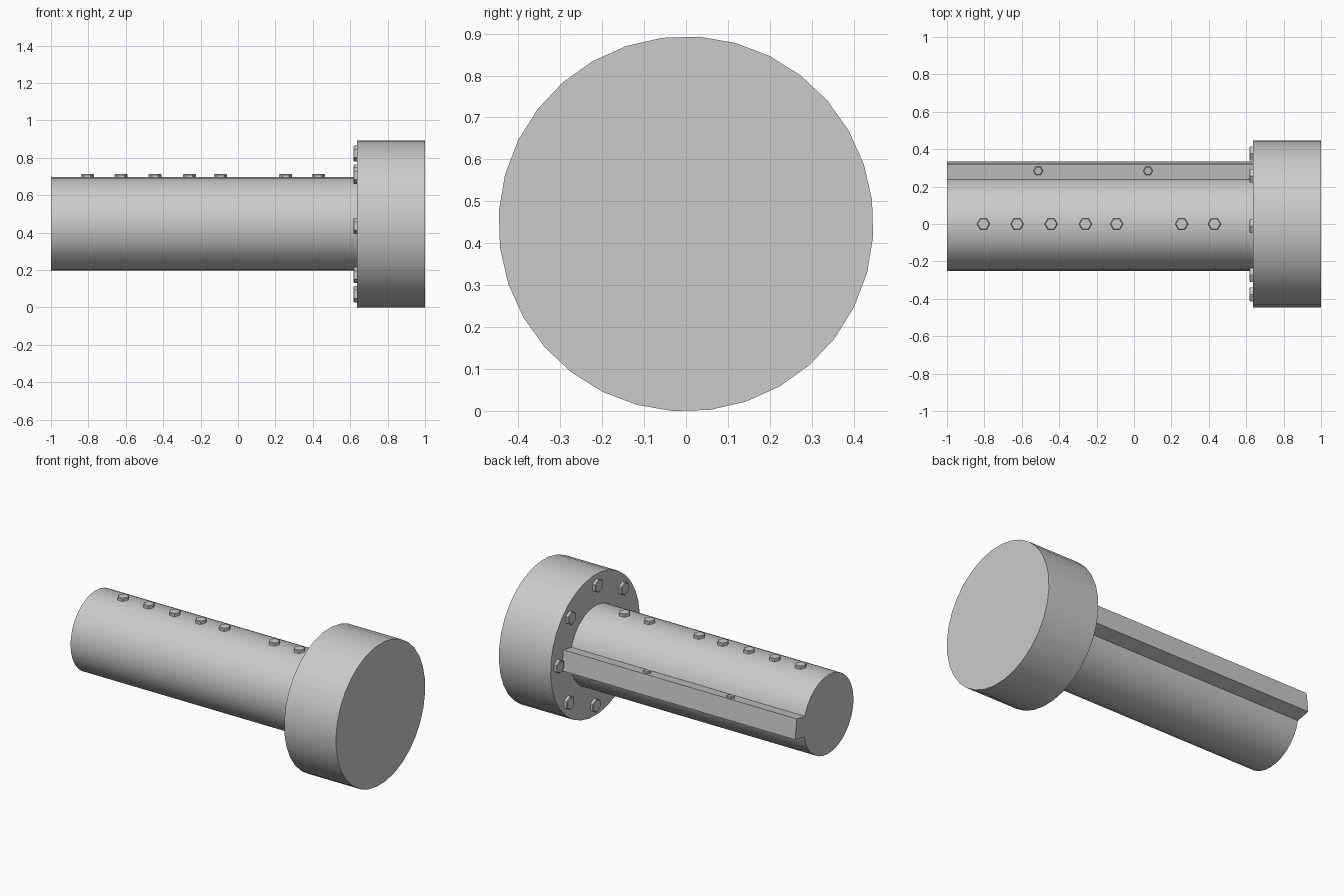
import bpy, bmesh
from math import sin, cos, pi, radians
from mathutils import Vector

if "Cube" in bpy.data.objects:
    bpy.data.objects.remove(bpy.data.objects["Cube"])

CZ = 0.4463                      # height of the shaft axis
X, Y, Z = Vector((1, 0, 0)), Vector((0, 1, 0)), Vector((0, 0, 1))


def ring(n, r, start=0.0):
    return [(r * cos(start + 2 * pi * i / n), r * sin(start + 2 * pi * i / n)) for i in range(n)]


def prism(name, pts, origin, u, v, depth, chamfer=0.0, smooth=False):
    """Extrude a 2D outline in the u/v plane along u x v, optionally chamfering the far rim."""
    bm = bmesh.new()
    w = u.cross(v)
    base = bm.faces.new([bm.verts.new(origin + u * a + v * b) for a, b in pts])
    ext = bmesh.ops.extrude_face_region(bm, geom=[base], use_keep_orig=True)["geom"]
    top = [g for g in ext if isinstance(g, bmesh.types.BMVert)]
    bmesh.ops.translate(bm, verts=top, vec=w * depth)
    if chamfer:
        rim = [g for g in ext if isinstance(g, bmesh.types.BMEdge)]
        bmesh.ops.bevel(bm, geom=rim, offset=chamfer, segments=1, affect='EDGES')
    bmesh.ops.recalc_face_normals(bm, faces=bm.faces)
    mesh = bpy.data.meshes.new(name)
    bm.to_mesh(mesh)
    bm.free()
    ob = bpy.data.objects.new(name, mesh)
    bpy.context.collection.objects.link(ob)
    if smooth:
        bpy.ops.object.select_all(action='DESELECT')
        ob.select_set(True)
        bpy.context.view_layer.objects.active = ob
        bpy.ops.object.shade_smooth_by_angle(angle=radians(30))
    return ob


def hex_bolt(name, pos, u, v, r, h):
    w = u.cross(v)
    sunk = 0.012                 # part buried in the surface
    prism(name, ring(6, r), pos - w * sunk, u, v, h + sunk, chamfer=0.004)


axis = Vector((0, 0, CZ))

# Shaft and end flange
prism("shaft", ring(32, 0.25), axis - X, Y, Z, 1.65, smooth=True)
prism("flange", ring(32, 0.4473, radians(86.1)), axis + X * 0.637, Y, Z, 0.363, smooth=True)

# Slightly tilted rail along the back of the shaft
rail = [(0.20, 0.070), (0.20, -0.063), (0.334, -0.035), (0.320, 0.092)]
prism("side_rail", rail, axis - X, Y, Z, 1.645)

# Row of bolts on top of the shaft
for i, x in enumerate((-0.805, -0.625, -0.443, -0.26, -0.093, 0.255, 0.43)):
    hex_bolt(f"top_bolt_{i + 1}", Vector((x, 0, CZ + 0.25)), X, Y, 0.035, 0.017)

# Small bolts on the rail, square to its sloping top
slope = Vector((0, 0.12, 0.022)).normalized()
for i, x in enumerate((-0.512, 0.075)):
    hex_bolt(f"rail_bolt_{i + 1}", Vector((x, 0.285, CZ + 0.0856)), X, slope, 0.026, 0.011)

# Ring of bolts on the inner face of the flange
for i in range(8):
    a = radians(45 * i + 1.7)
    pos = Vector((0.637, 0.376 * cos(a), CZ + 0.376 * sin(a)))
    hex_bolt(f"flange_bolt_{i + 1}", pos, Z, Y, 0.043, 0.02)
